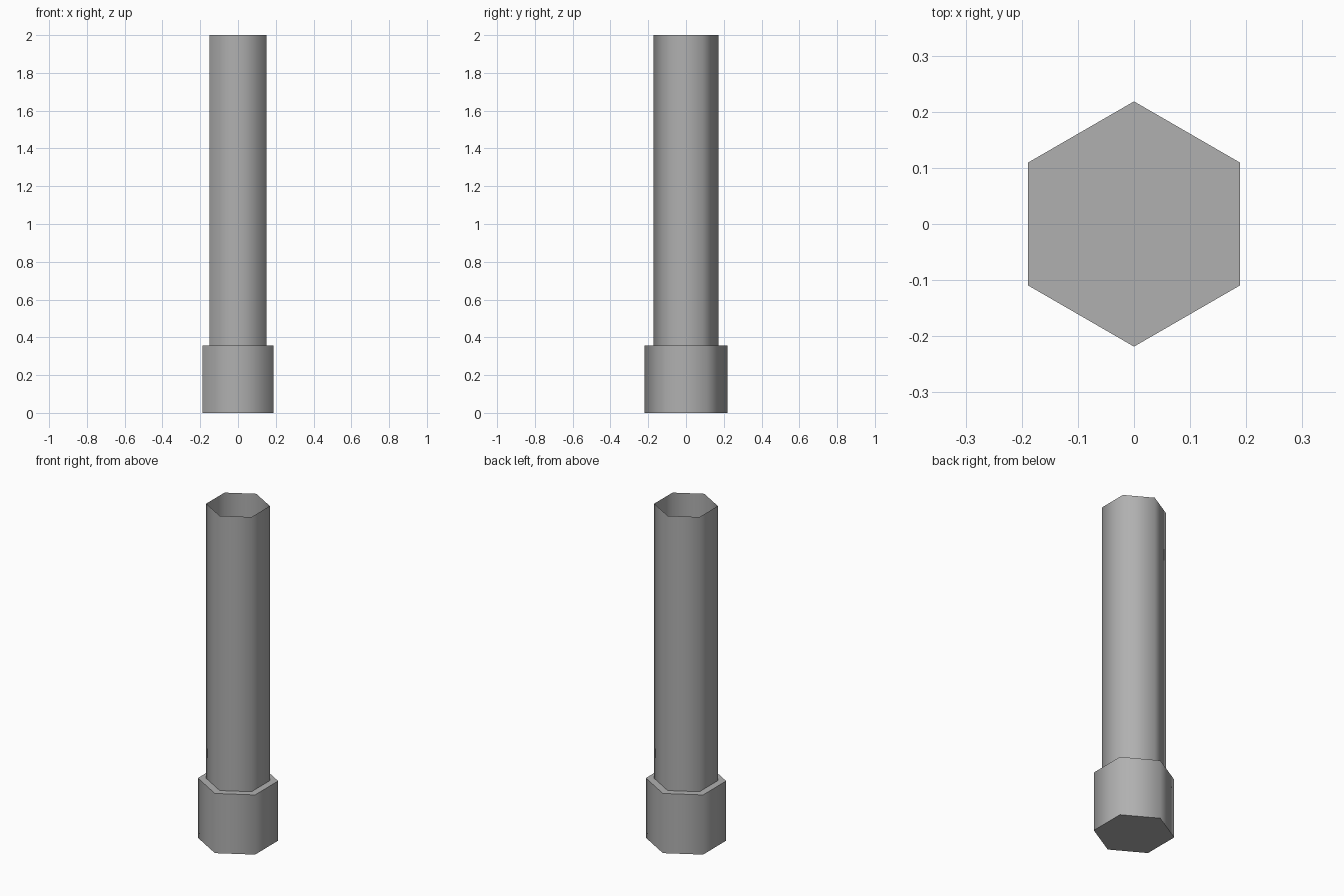
import bpy, bmesh, math

if "Cube" in bpy.data.objects:
    bpy.data.objects.remove(bpy.data.objects["Cube"])

# Dark grey finish shared by both parts
grey = bpy.data.materials.new("dark_grey")
grey.diffuse_color = (0.435, 0.435, 0.435, 1.0)
grey.use_nodes = True
grey.node_tree.nodes["Principled BSDF"].inputs["Base Color"].default_value = grey.diffuse_color


def hex_prism(name, radius, z0, z1, closed):
    """Smooth-sided hexagonal prism with points facing +y and -y."""
    bm = bmesh.new()
    rings = []
    for z in (z0, z1):
        rings.append([bm.verts.new((radius * math.sin(i * math.pi / 3),
                                    radius * math.cos(i * math.pi / 3), z))
                      for i in range(6, 0, -1)])
    low, high = rings
    for i in range(6):
        j = (i + 1) % 6
        bm.faces.new((low[i], low[j], high[j], high[i]))
    if closed:
        bm.faces.new(low[::-1])
        bm.faces.new(high)
    mesh = bpy.data.meshes.new(name)
    bm.to_mesh(mesh)
    bm.free()
    mesh.materials.append(grey)
    obj = bpy.data.objects.new(name, mesh)
    bpy.context.collection.objects.link(obj)
    # Sides blend together, caps stay sharp
    bpy.ops.object.select_all(action='DESELECT')
    obj.select_set(True)
    bpy.context.view_layer.objects.active = obj
    bpy.ops.object.shade_smooth_by_angle(angle=math.radians(70))
    return obj


# Wide solid base collar
hex_prism("base_collar", 0.2185, 0.0, 0.357, True)

# Thin open tube standing on the collar
hex_prism("open_tube", 0.173, 0.357, 2.0, False)
